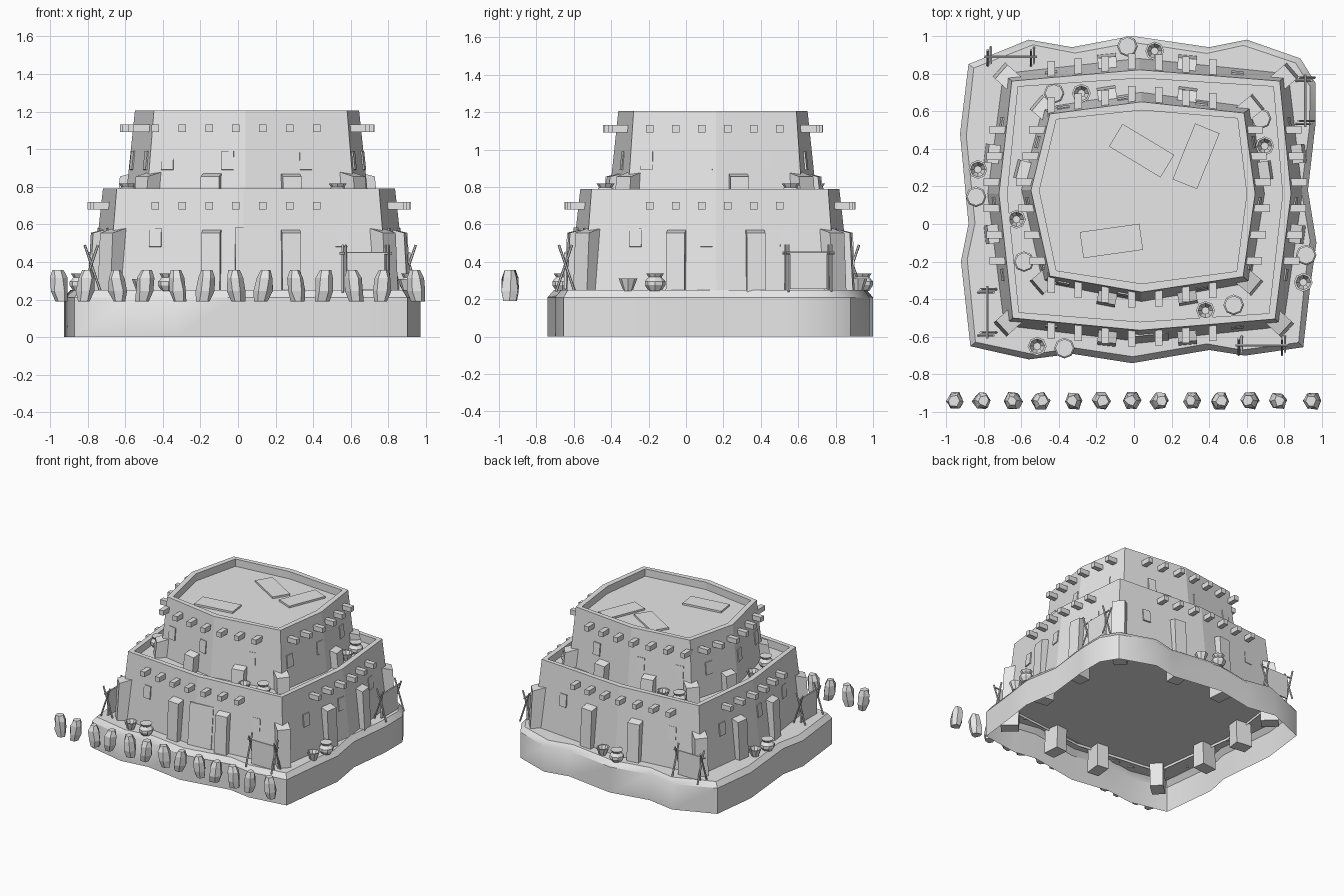
import bpy, bmesh, math, random
from mathutils import Vector, Matrix

random.seed(4)
cube = bpy.data.objects.get("Cube")
if cube:
    bpy.data.objects.remove(cube)

clay = bpy.data.materials.new("pale_grey_clay")
clay.use_nodes = True
clay.diffuse_color = (0.8, 0.8, 0.8, 1)
clay.node_tree.nodes["Principled BSDF"].inputs["Base Color"].default_value = (0.8, 0.8, 0.8, 1)


def finish(name, bm, smooth=None):
    bmesh.ops.recalc_face_normals(bm, faces=bm.faces)
    mesh = bpy.data.meshes.new(name)
    bm.to_mesh(mesh)
    bm.free()
    mesh.materials.append(clay)
    obj = bpy.data.objects.new(name, mesh)
    bpy.context.collection.objects.link(obj)
    if smooth:
        bpy.ops.object.select_all(action='DESELECT')
        bpy.context.view_layer.objects.active = obj
        obj.select_set(True)
        bpy.ops.object.shade_smooth_by_angle(angle=math.radians(smooth))
    return obj


def offset(ring, d):
    """Move every point of an outline away from its middle by d."""
    c = sum(ring, Vector((0, 0))) / len(ring)
    return [p + (p - c).normalized() * d for p in ring]


def loft(bm, rings, cap_start=False, cap_end=True):
    """Skin a list of (outline, height) rings."""
    loops = [[bm.verts.new((p[0], p[1], z)) for p in ring] for ring, z in rings]
    n = len(loops[0])
    for a, b in zip(loops, loops[1:]):
        for i in range(n):
            j = (i + 1) % n
            bm.faces.new((a[i], a[j], b[j], b[i]))
    if cap_start:
        bm.faces.new(loops[0][::-1])
    if cap_end:
        bm.faces.new(loops[-1])


def circle(x, y, r, n=8):
    return [(x + r * math.cos(math.tau * i / n), y + r * math.sin(math.tau * i / n)) for i in range(n)]


def box(bm, loc, size, turn=0.0, tilt=0.0):
    m = (Matrix.Translation(loc) @ Matrix.Rotation(turn, 4, 'Z') @ Matrix.Rotation(tilt, 4, 'X')
         @ Matrix.Diagonal((*size, 1)))
    return bmesh.ops.create_cube(bm, size=1, matrix=m)["verts"]


def pole(bm, a, b, r=0.007):
    a, b = Vector(a), Vector(b)
    m = Matrix.Translation((a + b) / 2) @ (b - a).to_track_quat('Z', 'Y').to_matrix().to_4x4()
    bmesh.ops.create_cone(bm, cap_ends=True, segments=6, radius1=r, radius2=r,
                          depth=(b - a).length, matrix=m)


def outline(*pts):
    return [Vector(p) for p in pts]


# Ground platform: wavy outline, soft rim, open below
ground = outline((-.01, -.74), (.4, -.67), (.59, -.7), (.9, -.655), (.935, -.35), (.97, -.1), (.925, .18),
                 (.965, .53), (.965, .75), (.885, .88), (.6, .98), (.4, .94), (-.01, 1), (-.33, .94),
                 (-.56, .98), (-.88, .85), (-.925, .48), (-.88, 0), (-.92, -.2), (-.87, -.65),
                 (-.56, -.72), (-.33, -.69))
bm = bmesh.new()
loft(bm, [(ground, 0), (ground, .21), (offset(ground, -.035), .25)])
finish("ground_platform", bm, 35)


class Tier:
    """Sloping eight-sided storey with a parapet around a sunken roof."""

    def __init__(self, ring, foot, top, flare):
        self.ring, self.foot, self.top, self.flare = ring, foot, top, flare

    def at(self, z):
        return offset(self.ring, self.flare * (self.top - z) / (self.top - self.foot))

    def build(self, name):
        bm = bmesh.new()
        inner = offset(self.ring, -.045)
        loft(bm, [(self.at(self.foot - .02), self.foot - .02), (self.ring, self.top),
                  (inner, self.top), (inner, self.top - .06)])
        finish(name, bm)

    def wall(self, side, u, z):
        """Point on a side (0 front, 1 right, 2 back, 3 left) and its outward turn."""
        r, k = self.at(z), side % 2
        i = (2 * side - 1) % 8
        a, b, c = r[i], r[(i + 1) % 8], r[(i + 2) % 8]
        if (u - b[k]) * (c[k] - b[k]) > 0:
            a, b = b, c
        p = a.lerp(b, (u - a[k]) / (b[k] - a[k]))
        d = b - a
        return Vector((p.x, p.y, z)), math.atan2(d.y, d.x) + math.pi


lower = Tier(outline((.03, -.565), (.75, -.505), (.835, .16), (.775, .76), (.03, .82),
                     (-.65, .76), (-.718, .16), (-.645, -.5)), .25, .79, .06)
upper = Tier(outline((.04, -.362), (.58, -.28), (.644, .16), (.585, .59), (.04, .65),
                     (-.447, .585), (-.548, .18), (-.447, -.277)), .73, 1.205, .05)
lower.build("lower_storey")
upper.build("upper_storey")


def buttress(bm, p, turn, low, high):
    """Leaning pier whose top slopes outward."""
    verts = box(bm, (p.x, p.y, (low + high) / 2), (.1, .12, high - low), turn)
    out = Vector((-math.sin(turn), math.cos(turn), 0))
    for v in verts:
        outer = (v.co - p).dot(out) > 0
        if v.co.z > (low + high) / 2:
            v.co -= out * .012
            if outer:
                v.co.z -= .03
        elif outer:
            v.co += out * .015


# Beam ends, piers and windows around both storeys
front_beams = [-.44 + .143 * i for i in range(7)]
side_beams = [-.195 + .139 * i for i in range(6)]
plans = (("lower", lower, .70, .53, (.06, .585), ((-.14, .28), (-.05, .37)), ((-.44, .55), (-.27, .11, .535))),
         ("upper", upper, 1.11, .94, (.6, .885), ((-.14, .28), (.28,)), ((-.375, -.055, .36), (-.21, .11, .435))))
for name, tier, beam_z, window_z, (low, high), piers, windows in plans:
    beams, blocks, panes = bmesh.new(), bmesh.new(), bmesh.new()
    for side in range(4):
        k = side % 2
        for u in (side_beams if k else front_beams):
            p, _ = tier.wall(side, u, beam_z)
            box(beams, p, (.16, .04, .04) if k else (.04, .16, .04))
        for u in piers[k]:
            p, turn = tier.wall(side, u, high - .12)
            buttress(blocks, p, turn, low, high)
        for u in windows[k]:
            p, turn = tier.wall(side, u, window_z)
            box(panes, p, (.065, .014, .1), turn, math.atan(tier.flare / (tier.top - tier.foot)))
    # corner piers
    corners = tier.at(high - .12)
    mid = sum(corners, Vector((0, 0))) / 8
    for i in (1, 3, 5, 7):
        d = corners[i] - mid
        p = corners[i] - d.normalized() * .01
        buttress(blocks, Vector((p.x, p.y, high - .12)), math.atan2(d.y, d.x) - math.pi / 2, low, high)
    finish(name + "_beam_ends", beams)
    finish(name + "_buttresses", blocks)
    finish(name + "_windows", panes)

# Front door
bm = bmesh.new()
p, turn = lower.wall(0, .085, .415)
box(bm, p, (.2, .016, .335), turn, math.atan(.06 / .54))
finish("front_door", bm)

# Flat slabs lying on the top roof
bm = bmesh.new()
for x, y, deg in ((.04, .39, -31), (.33, .36, 68), (-.12, -.09, 8)):
    box(bm, (x, y, 1.15), (.32, .14, .02), math.radians(deg))
finish("roof_slabs", bm)

# Clay jars and bowls, in pairs
jars, bowls = bmesh.new(), bmesh.new()
pairs = {.25: (((-.035, .945), (.11, .92)), ((-.84, .145), (-.83, .29)),
               ((.915, -.165), (.9, -.31)), ((-.37, -.66), (-.515, -.65))),
         .73: (((-.425, .695), (-.28, .695)), ((.675, .56), (.695, .415)),
               ((-.585, -.2), (-.625, .025)), ((.53, -.43), (.38, -.46)))}
for z, sets in pairs.items():
    for (jx, jy), (bx, by) in sets:
        loft(jars, [(circle(jx, jy, r), z + h) for r, h in
                    ((.035, -.005), (.055, .025), (.055, .045), (.035, .068), (.048, .088))], True)
        loft(bowls, [(circle(bx, by, r), z + h) for r, h in
                     ((.025, -.005), (.05, .06), (.04, .06), (.02, .015))], True)
finish("jars", jars)
finish("bowls", bowls)

# Drying racks: crossed poles at both ends, a bar and a hanging hide
poles, hides = bmesh.new(), bmesh.new()
for x, y, along_x in ((-.655, .89, 1), (.91, .655, 0), (-.78, -.47, 0), (.68, -.645, 1)):
    def place(a, b, z):
        return (x + a, y + b, z) if along_x else (x + b, y + a, z)
    for end in (-.115, .115):
        for s in (-1, 1):
            pole(poles, place(end + s * .008, s * .05, .24), place(end + s * .008, -s * .035, .49))
    pole(poles, place(-.14, 0, .447), place(.14, 0, .447))
    box(hides, (x, y, .35), (.2, .012, .19) if along_x else (.012, .2, .19))
finish("rack_poles", poles)
finish("rack_hides", hides)

# Row of standing stones
bm = bmesh.new()
for i, x in enumerate((-.95, -.81, -.64, -.5, -.32, -.175, -.01, .135, .31, .455, .62, .765, .95)):
    lean = .01 if i % 2 else -.01
    rings = []
    for r, h, k in ((.036, .19, -1), (.048, .245, 0), (.045, .315, .5), (.028, .357, 1)):
        ring = [(px + random.uniform(-.006, .006), py + random.uniform(-.006, .006))
                for px, py in circle(x + lean * k, -.94, r, 6)]
        rings.append((ring, h))
    loft(bm, rings, True)
finish("standing_stones", bm)
